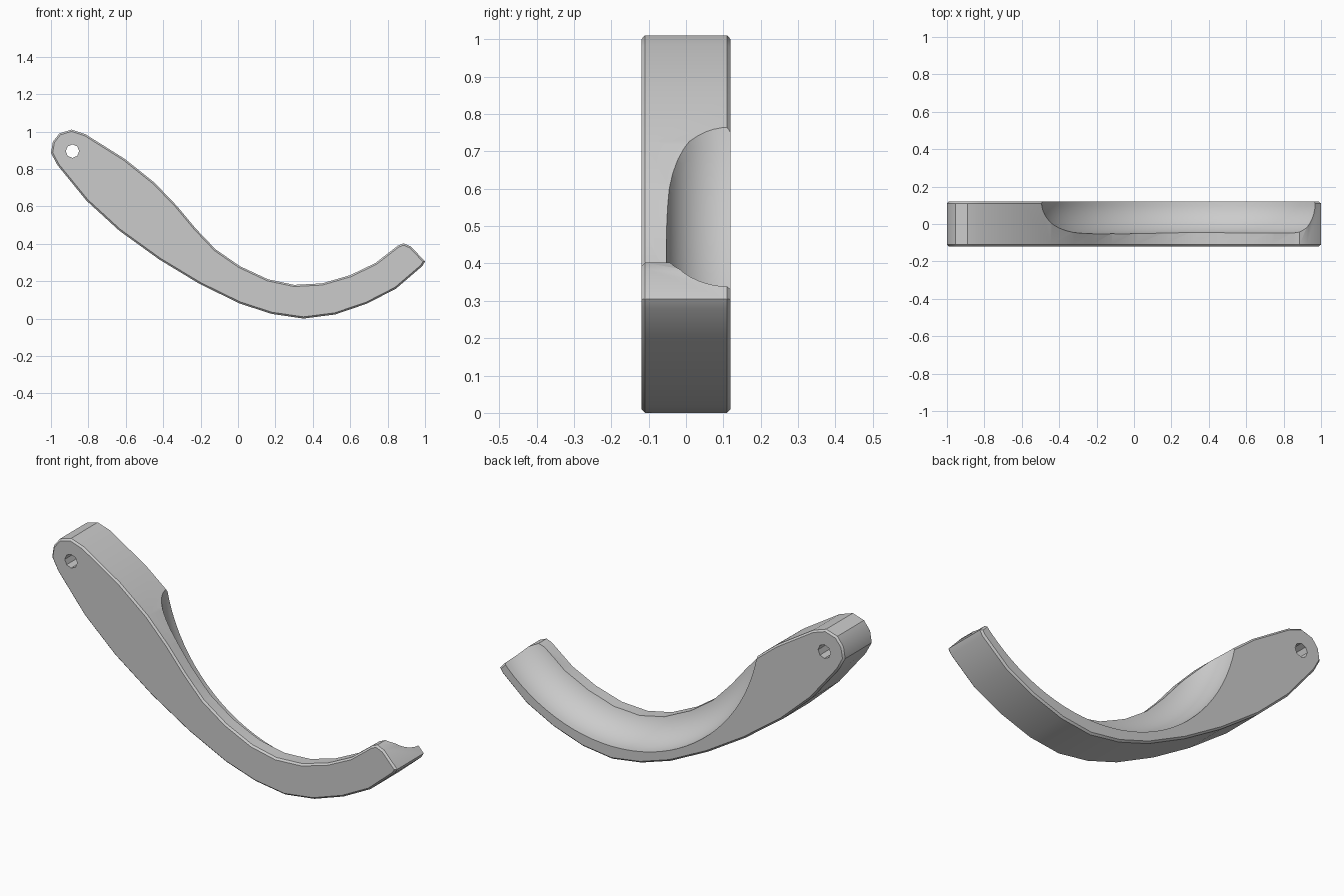
import bpy
import bmesh
import math

if "Cube" in bpy.data.objects:
    bpy.data.objects.remove(bpy.data.objects["Cube"], do_unlink=True)

HALF_WIDTH = 0.119

# Side outline of the curved lever, as (x, z)
LOWER_EDGE = [(-.89, 1.01), (-.955, .99), (-.99, .945), (-1, .885), (-.965, .82),
              (-.81, .63), (-.635, .47), (-.42, .315), (-.205, .185), (.01, .08),
              (.18, .025), (.35, 0), (.52, .022), (.69, .08), (.845, .16),
              (.985, .28), (1, .305)]
UPPER_EDGE = [(.925, .385), (.885, .402), (.855, .39), (.735, .297), (.6, .232),
              (.45, .188), (.3, .18), (.16, .21), (.01, .28), (-.12, .37),
              (-.225, .48), (-.325, .6), (-.445, .725), (-.605, .853), (-.815, .985)]


def make_material(name, colour):
    material = bpy.data.materials.new(name)
    material.use_nodes = True
    material.diffuse_color = colour
    material.node_tree.nodes["Principled BSDF"].inputs["Base Color"].default_value = colour
    return material


def extrude_outline(name, outline, half_width):
    """Sweep an (x, z) outline along y into a closed solid."""
    bm = bmesh.new()
    face = bm.faces.new([bm.verts.new((x, -half_width, z)) for x, z in outline])
    extruded = bmesh.ops.extrude_face_region(bm, geom=[face])
    moved = [item for item in extruded["geom"] if isinstance(item, bmesh.types.BMVert)]
    bmesh.ops.translate(bm, verts=moved, vec=(0, 2 * half_width, 0))
    bmesh.ops.recalc_face_normals(bm, faces=bm.faces)
    mesh = bpy.data.meshes.new(name)
    bm.to_mesh(mesh)
    bm.free()
    obj = bpy.data.objects.new(name, mesh)
    bpy.context.collection.objects.link(obj)
    return obj


def chamfer_side_rims(obj, size):
    """Chamfer only the rims of the two flat sides."""
    bm = bmesh.new()
    bm.from_mesh(obj.data)
    rims = [e for e in bm.edges if abs(e.verts[0].co.y - e.verts[1].co.y) < size]
    bmesh.ops.bevel(bm, geom=rims, offset=size, segments=1, affect="EDGES")
    bm.to_mesh(obj.data)
    bm.free()


def cut(target, cutter):
    modifier = target.modifiers.new("cut", "BOOLEAN")
    modifier.operation = "DIFFERENCE"
    modifier.solver = "EXACT"
    modifier.object = cutter
    bpy.context.view_layer.objects.active = target
    bpy.ops.object.modifier_apply(modifier=modifier.name)
    bpy.data.objects.remove(cutter, do_unlink=True)


# Lever body
lever = extrude_outline("curved_lever", LOWER_EDGE + UPPER_EDGE, HALF_WIDTH)
chamfer_side_rims(lever, 0.009)
lever.data.materials.append(make_material("plain grey", (.6, .6, .6, 1)))

# Finger groove scooped from the upper back edge
bpy.ops.mesh.primitive_torus_add(
    major_segments=96, minor_segments=48, major_radius=.68, minor_radius=.177,
    location=(.347, HALF_WIDTH, .926), rotation=(math.pi / 2, 0, 0))
groove_cutter = bpy.context.object
groove_cutter.hide_render = True
cut(lever, groove_cutter)

# Pivot hole through the upper end
bpy.ops.mesh.primitive_cylinder_add(
    vertices=8, radius=.036, depth=1, location=(-.885, 0, .895),
    rotation=(math.pi / 2, 0, 0))
hole_cutter = bpy.context.object
hole_cutter.hide_render = True
cut(lever, hole_cutter)

# Smooth shading with crisp rims
bpy.ops.object.select_all(action="DESELECT")
lever.select_set(True)
bpy.context.view_layer.objects.active = lever
bpy.ops.object.shade_smooth_by_angle(angle=math.radians(30))
